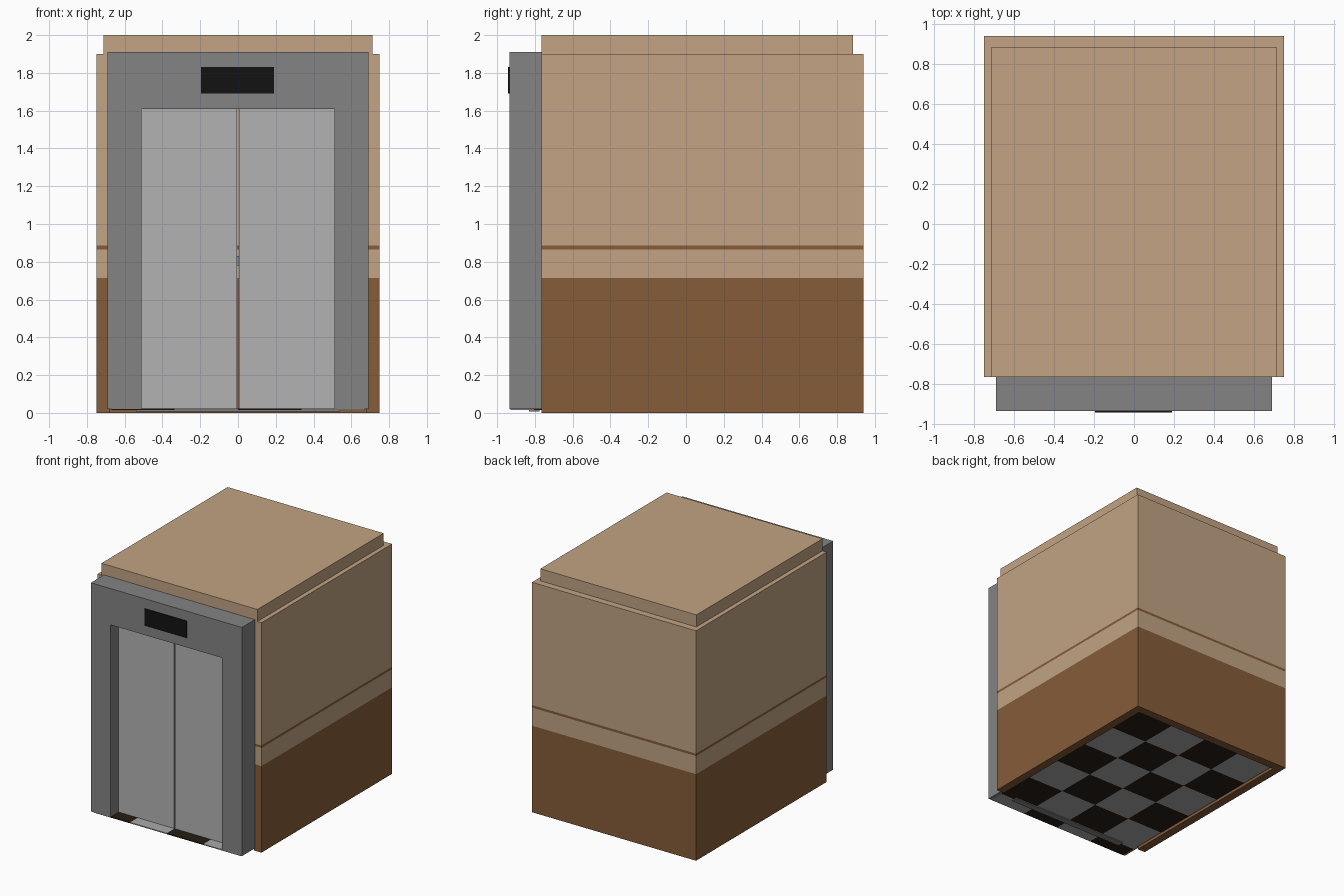
import bpy, bmesh

if "Cube" in bpy.data.objects:
    bpy.data.objects.remove(bpy.data.objects["Cube"])


def material(name, rgb):
    m = bpy.data.materials.new(name)
    m.diffuse_color = (*rgb, 1)
    m.use_nodes = True
    m.node_tree.nodes["Principled BSDF"].inputs["Base Color"].default_value = m.diffuse_color
    return m


TAN = material("tan_wall", (0.54, 0.37, 0.23))
BROWN = material("brown_panel", (0.235, 0.107, 0.041))
FRAME = material("frame_grey", (0.23, 0.23, 0.23))
DOOR = material("door_grey", (0.45, 0.45, 0.45))
BLACK = material("display_black", (0.006, 0.006, 0.006))
DARK = material("dark_tile", (0.02, 0.012, 0.007))
LIGHT = material("light_tile", (0.4, 0.4, 0.4))


def finish(name, bm, mats):
    bmesh.ops.recalc_face_normals(bm, faces=bm.faces)
    me = bpy.data.meshes.new(name)
    bm.to_mesh(me)
    bm.free()
    for m in mats:
        me.materials.append(m)
    ob = bpy.data.objects.new(name, me)
    bpy.context.collection.objects.link(ob)
    return ob


def box(name, x, y, z, mat):
    bm = bmesh.new()
    bmesh.ops.create_cube(bm, size=1)
    for v in bm.verts:
        for i, (a, b) in enumerate((x, y, z)):
            v.co[i] = a + (v.co[i] + 0.5) * (b - a)
    return finish(name, bm, [mat])


# Cabin walls: U-shaped plan raised through colour bands
plan = [(-0.75, -0.765), (-0.68, -0.765), (-0.68, 0.87), (0.68, 0.87),
        (0.68, -0.765), (0.75, -0.765), (0.75, 0.94), (-0.75, 0.94)]
levels = [0, 0.715, 0.865, 0.885, 1.9]
bands = [1, 0, 1, 0]
bm = bmesh.new()
rings = [[bm.verts.new((x, y, z)) for x, y in plan] for z in levels]
n = len(plan)
for low, high, band in zip(rings, rings[1:], bands):
    for i in range(n):
        j = (i + 1) % n
        bm.faces.new((low[i], low[j], high[j], high[i])).material_index = band
for ring, mat in ((rings[0], 1), (rings[-1], 0)):
    for ids in ((0, 1, 2, 7), (2, 3, 6, 7), (3, 4, 5, 6)):
        bm.faces.new([ring[i] for i in ids]).material_index = mat
finish("cabin_walls", bm, [TAN, BROWN])

# Raised roof slab
box("roof", (-0.713, 0.713), (-0.765, 0.883), (1.89, 2.0), TAN)

# Door surround: arch profile extruded backwards
arch = [(-0.69, 0.02), (-0.51, 0.02), (-0.51, 1.61), (0.51, 1.61),
        (0.51, 0.02), (0.69, 0.02), (0.69, 1.91), (-0.69, 1.91)]
bm = bmesh.new()
face = bm.faces.new([bm.verts.new((x, -0.935, z)) for x, z in arch])
ext = bmesh.ops.extrude_face_region(bm, geom=[face])
for v in ext["geom"]:
    if isinstance(v, bmesh.types.BMVert):
        v.co.y = -0.765
if not face.is_valid or len(bm.faces) < n + 2:
    bm.faces.new([v for v in bm.verts if v.co.y < -0.9][:n])
finish("door_surround", bm, [FRAME])

# Sliding doors with a narrow gap between them
for side, s in (("left", -1), ("right", 1)):
    box(side + "_door", tuple(sorted((s * 0.004, s * 0.53))),
        (-0.83, -0.79), (0.02, 1.63), DOOR)

# Display panel and door track
box("display_panel", (-0.195, 0.19), (-0.942, -0.93), (1.69, 1.83), BLACK)
box("door_track", (-0.54, 0.54), (-0.83, -0.775), (0.008, 0.018), FRAME)

# Chequered floor, last row cut short at the doorway
T = 0.335
bm = bmesh.new()
for row in range(6):
    y1 = 0.87 - row * T
    y0 = max(y1 - T, -0.93)
    for col in range(4):
        x0 = -0.67 + col * T
        f = bm.faces.new([bm.verts.new((x, y, 0.019)) for x, y in
                          ((x0, y0), (x0 + T, y0), (x0 + T, y1), (x0, y1))])
        f.material_index = (row + col + 1) % 2
bmesh.ops.remove_doubles(bm, verts=bm.verts, dist=0.0001)
floor = finish("chequered_floor", bm, [DARK, LIGHT])
mod = floor.modifiers.new("thickness", "SOLIDIFY")
mod.thickness = 0.008
mod.offset = 0

# Handrail on the back wall inside
box("handrail", (-0.55, 0.55), (0.80, 0.83), (0.78, 0.83), FRAME)
for x in (-0.45, 0.45):
    box("handrail_bracket", (x - 0.015, x + 0.015), (0.82, 0.875), (0.79, 0.82), FRAME)
